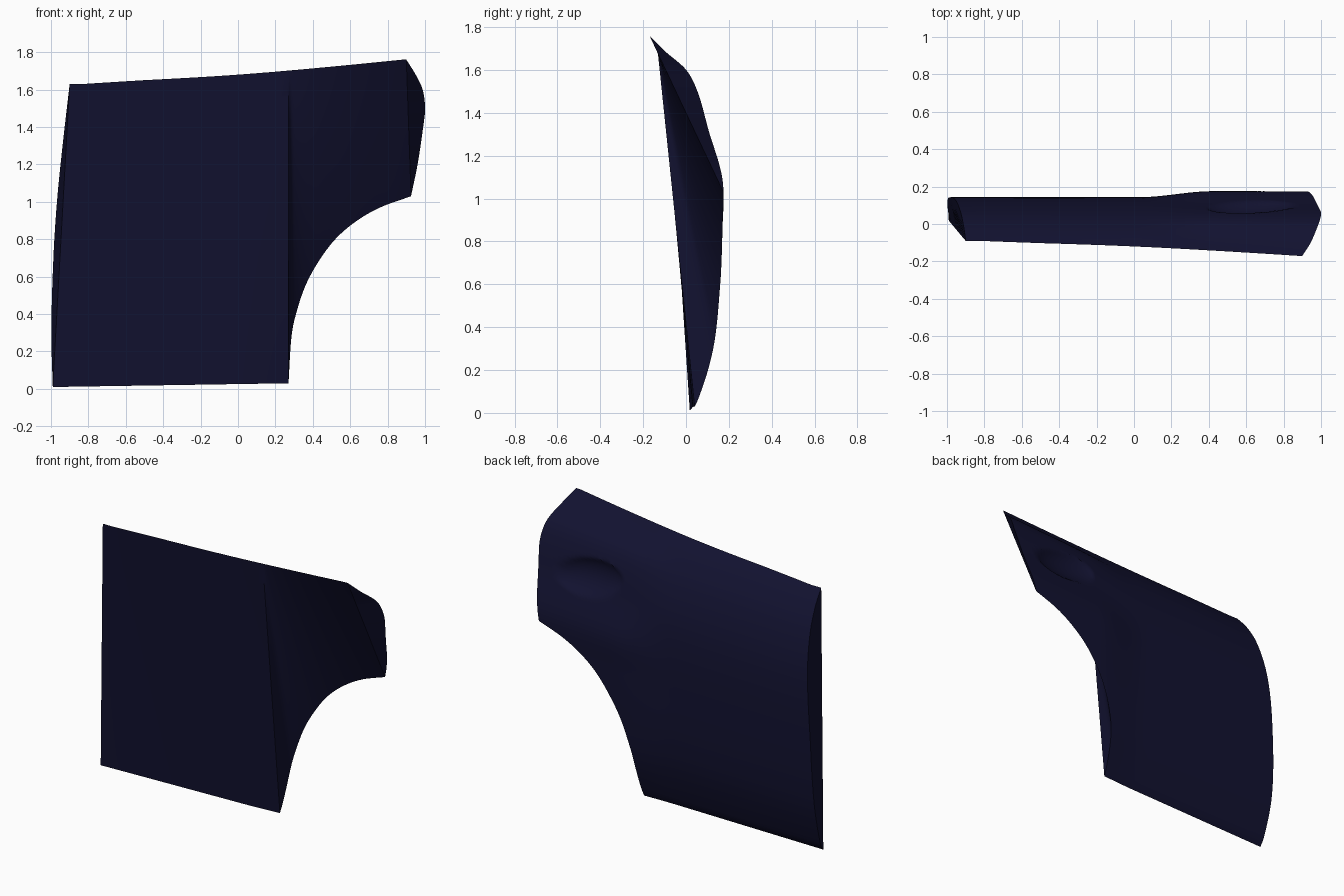
import bpy, bmesh

if "Cube" in bpy.data.objects:
    bpy.data.objects.remove(bpy.data.objects["Cube"])


def interp(pts, q):
    """Smooth (Hermite) interpolation through (q, value) points."""
    q = min(max(q, pts[0][0]), pts[-1][0])
    n = len(pts)

    def slope(i):
        a, b = pts[max(i - 1, 0)], pts[min(i + 1, n - 1)]
        return (b[1] - a[1]) / (b[0] - a[0])

    for i in range(n - 1):
        (a, va), (b, vb) = pts[i], pts[i + 1]
        if q <= b:
            h = b - a
            t = (q - a) / h
            return (va * (2*t**3 - 3*t*t + 1) + vb * (3*t*t - 2*t**3)
                    + h * (slope(i) * (t**3 - 2*t*t + t) + slope(i + 1) * (t**3 - t*t)))
    return pts[-1][1]


# Outer skin sections (height fraction, y) at the left and right of the door
SECTION_L = [(0, .01), (.03, .045), (.17, .11), (.3, .135), (.45, .142), (.62, .14),
             (.75, .115), (.87, .055), (.95, -.02), (1, -.09)]
SECTION_R = [(0, .01), (.023, .05), (.17, .13), (.35, .16), (.5, .17), (.62, .17),
             (.75, .105), (.85, .055), (.91, 0), (.96, -.1), (1, -.17)]
# End edges as x over z, and the top edge over x
LEFT = [(0, -.99), (.3, -.998), (.7, -.987), (1, -.968), (1.3, -.938), (1.63, -.9)]
RIGHT = [(1.03, .925), (1.2, .96), (1.4, .99), (1.5, 1.0), (1.6, .987), (1.68, .95), (1.76, .9)]
TOP_Z = [(-.9, 1.63), (0, 1.68), (.9, 1.76)]
TOP_Y = [(-.9, -.09), (0, -.12), (.9, -.17)]
# Wheel arch outline
ARCH = [(.27, .03), (.285, .27), (.31, .4), (.36, .55), (.43, .68), (.52, .8),
        (.63, .895), (.76, .97), (.925, 1.03)]
ARCH_X = [(i, p[0]) for i, p in enumerate(ARCH)]
ARCH_Z = [(i, p[1]) for i, p in enumerate(ARCH)]


def skin_point(u, z):
    x = u
    if u < -.5:
        x = -.5 + (-.5 - u) / .49 * (interp(LEFT, z) + .5)
    elif u > .5:
        x = .5 + (u - .5) / .425 * (interp(RIGHT, z) - .5)
    s = z / interp(TOP_Z, u)
    w = min(max((u - .02) / .4, 0), 1)
    w = w * w * (3 - 2 * w)
    y = interp(SECTION_L, s) * (1 - w) + interp(SECTION_R, s) * w
    y += (interp(TOP_Y, u) - (-.09 * (1 - w) - .17 * w)) * s**8
    # scooped hand recess
    d = ((x - .62) / .23)**2 + ((z - 1.36 + .1 * (x - .62)) / .11)**2
    if d < 1:
        y -= .045 * (1 - d)**.8
    return (x, y, z)


# Columns: straight sill, then wheel arch
columns = [(-.99 + 1.26 * i / 30, .01 + .02 * i / 30) for i in range(30)]
steps = 48
for i in range(steps + 1):
    q = i / steps * (len(ARCH) - 1)
    columns.append((interp(ARCH_X, q), interp(ARCH_Z, q)))

ROWS = 60
bm = bmesh.new()
outer, inner = [], []
for u, z0 in columns:
    z1 = interp(TOP_Z, u)
    col = [bm.verts.new(skin_point(u, z0 + (z1 - z0) * j / ROWS)) for j in range(ROWS + 1)]
    # flat inner side runs straight from lower edge to top edge
    chord = [col[0]] + [bm.verts.new(col[0].co.lerp(col[-1].co, j / ROWS))
                        for j in range(1, ROWS)] + [col[-1]]
    outer.append(col)
    inner.append(chord)


def strip(a, b):
    for j in range(ROWS):
        loop = list(dict.fromkeys((a[j], b[j], b[j + 1], a[j + 1])))
        bm.faces.new(loop)


for i in range(len(columns) - 1):
    strip(outer[i], outer[i + 1])
    strip(inner[i], inner[i + 1])
# End faces
strip(outer[0], inner[0])
strip(outer[-1], inner[-1])
bmesh.ops.recalc_face_normals(bm, faces=bm.faces)

mesh = bpy.data.meshes.new("door_panel")
bm.to_mesh(mesh)
bm.free()
door = bpy.data.objects.new("door_panel", mesh)
bpy.context.collection.objects.link(door)

# Navy paint
paint = bpy.data.materials.new("navy_paint")
paint.diffuse_color = (.006, .006, .03, 1)
paint.use_nodes = True
paint.node_tree.nodes["Principled BSDF"].inputs["Base Color"].default_value = paint.diffuse_color
mesh.materials.append(paint)

bpy.context.view_layer.objects.active = door
door.select_set(True)
bpy.ops.object.shade_smooth_by_angle(angle=.6)
